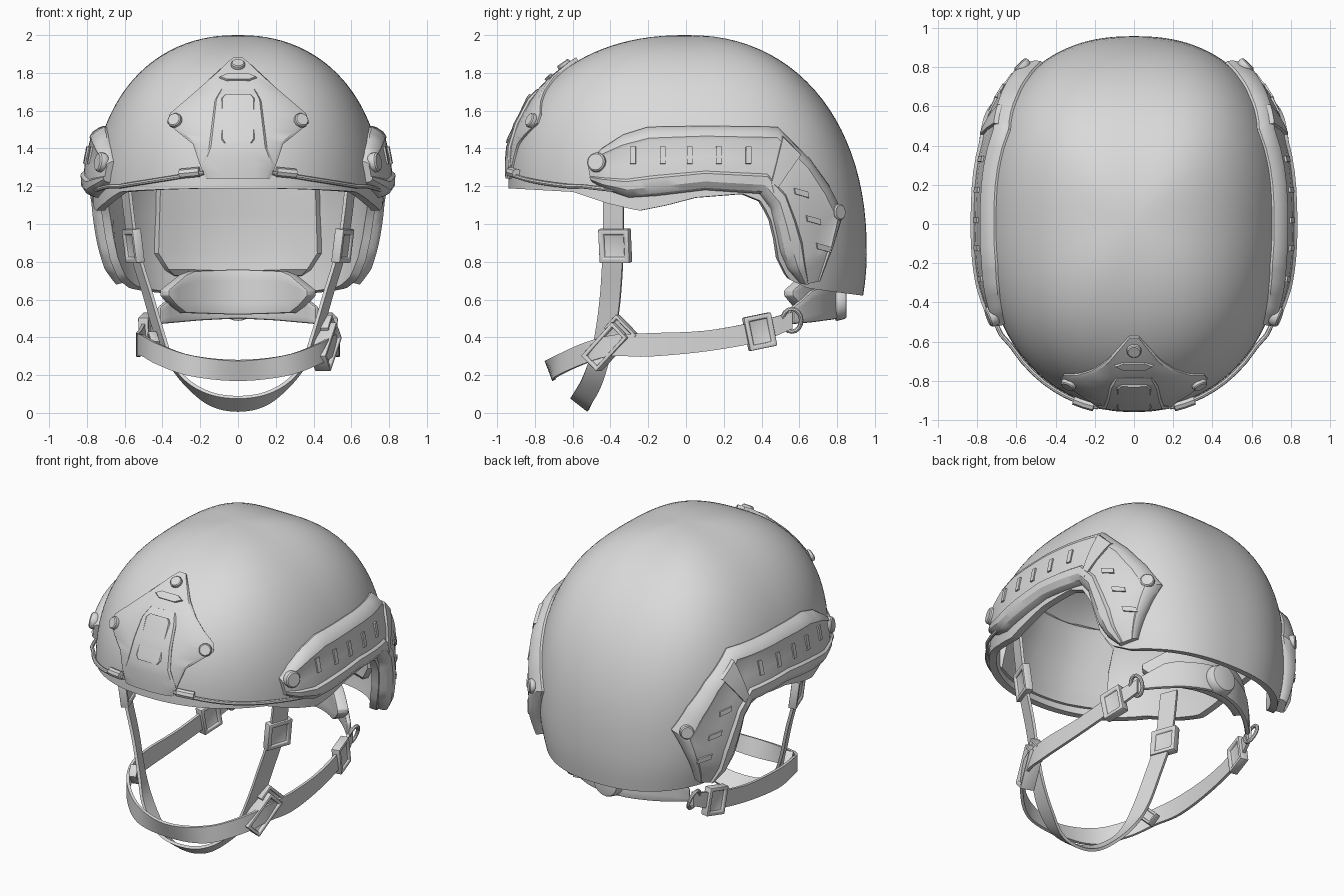
import bpy, bmesh, math
from mathutils import Vector, Euler

if "Cube" in bpy.data.objects:
    bpy.data.objects.remove(bpy.data.objects["Cube"])

grey = bpy.data.materials.new("matte_grey")
grey.diffuse_color = (0.7, 0.7, 0.7, 1)
grey.use_nodes = True
grey.node_tree.nodes["Principled BSDF"].inputs["Base Color"].default_value = grey.diffuse_color
PI = math.pi


def make(name, bm, mirror=False, thick=0, offset=0, bevel=0):
    me = bpy.data.meshes.new(name)
    bm.to_mesh(me)
    bm.free()
    ob = bpy.data.objects.new(name, me)
    bpy.context.collection.objects.link(ob)
    me.materials.append(grey)
    if thick:
        m = ob.modifiers.new("thickness", 'SOLIDIFY')
        m.thickness, m.offset = thick, offset
    if bevel:
        m = ob.modifiers.new("soft_edge", 'BEVEL')
        m.width, m.segments = bevel, 2
    if mirror:
        ob.modifiers.new("mirror", 'MIRROR')
    return ob


def lerp_table(table, v):
    for (a, p), (b, q) in zip(table, table[1:]):
        if v <= b:
            return p + (q - p) * max(0, (v - a) / (b - a))
    return table[-1][1]


# --- Dome shape: superelliptic plan, quarter-superellipse columns ---
def ring(th):
    c, s = math.cos(th), math.sin(th)
    n = 2.2 if s < 0 else 2.35
    x = math.copysign((0.77 + 0.015 * max(s, 0)) * abs(c) ** (2 / n), c)
    y = math.copysign((0.94 if s < 0 else 0.957) * abs(s) ** (2 / n), s)
    return x, y, 1.1 + (0.1 if s < 0 else -0.25) * s * s, 2.2 + 0.15 * math.sin(2 * th) ** 2


def dome(th, z):
    x, y, zc, n = ring(th)
    u = (z - zc) / (2 - zc)
    k = max(0, 1 - min(u, 1) ** n) ** (1 / n) if u > 0 else 1 - 0.5 * u * u
    return Vector((x * k, y * k, z))


SIDES = {"side": (-PI / 2, PI / 2, 1), "front": (-PI, 0, 0), "back": (PI, 0, 0)}


def surf(side, a, z, off=0):
    """Point on the dome at (a, z), pushed out along its normal."""
    def hit(a, z):
        lo, hi, axis = SIDES[side]
        for _ in range(40):
            mid = (lo + hi) / 2
            if dome(mid, z)[axis] < a:
                lo = mid
            else:
                hi = mid
        return dome(lo, z)
    p = hit(a, z)
    n = (hit(a + 0.004, z) - p).cross(hit(a, z + 0.004) - p).normalized()
    if n.dot(p - Vector((0, 0, 1))) < 0:
        n = -n
    return p + n * off, n


# --- Shell with ear cut-outs ---
RIM = [(-0.96, 1.19), (-0.6, 1.17), (-0.42, 1.11), (-0.25, 1.07), (-0.1, 1.1),
       (0.05, 1.14), (0.3, 1.16), (0.4, 1.12), (0.46, 1.0), (0.5, 0.82),
       (0.57, 0.71), (0.68, 0.66), (0.96, 0.62)]
bm = bmesh.new()
COLS, ROWS = 192, 28
cols = []
for i in range(COLS):
    th = 2 * PI * i / COLS
    x, y, zc, n = ring(th)
    u = (lerp_table(RIM, y) - zc) / (2 - zc)
    p0 = u if u < 0 else math.asin(u ** (n / 2))
    col = []
    for j in range(ROWS + 1):
        p = p0 + (PI / 2 - p0) * j / ROWS
        h = p if p < 0 else min(1, math.sin(p)) ** (2 / n)
        col.append(bm.verts.new(dome(th, zc + (2 - zc) * h)))
    cols.append(col)
for i in range(COLS):
    a, b = cols[i], cols[(i + 1) % COLS]
    for j in range(ROWS):
        bm.faces.new((a[j], b[j], b[j + 1], a[j + 1]))
bmesh.ops.remove_doubles(bm, verts=bm.verts, dist=0.0005)
make("helmet_shell", bm, thick=0.045, offset=-1)


# --- Raised plates that follow the dome ---
def patch(name, side, rows, prof, steps=1, mirror=False):
    """rows: (a1, z1, a2, z2, height scale); prof: (fraction across, offset)."""
    st = []
    for r, q in zip(rows, rows[1:]):
        st += [[r[k] + (q[k] - r[k]) * t / steps for k in range(5)] for t in range(steps)]
    st.append(rows[-1])
    bm = bmesh.new()
    loops = []
    for a1, z1, a2, z2, s in st:
        loops.append([bm.verts.new(surf(side, a1 + (a2 - a1) * f, z1 + (z2 - z1) * f, o * s)[0])
                      for f, o in prof])
    n = len(prof)
    for a, b in zip(loops, loops[1:]):
        for k in range(n):
            bm.faces.new((a[k], a[(k + 1) % n], b[(k + 1) % n], b[k]))
    bm.faces.new(loops[0])
    bm.faces.new(loops[-1])
    bmesh.ops.recalc_face_normals(bm, faces=bm.faces)
    return make(name, bm, mirror)


def widths(table):
    return [(-w, z, w, z, s) for z, w, s in table]


def flat(o, base=-0.02, edge=0.04):
    return [(0, base), (0, base + (o - base) * 0.8), (edge, o)] + [(k / 8, o) for k in range(2, 7)] + \
           [(1 - edge, o), (1, base + (o - base) * 0.8), (1, base)] + [(k / 8, base) for k in range(7, 0, -1)]


RAIL = [(-0.51, 1.33, -0.49, 1.22, 0.6), (-0.44, 1.40, -0.42, 1.18, 0.9), (-0.33, 1.47, -0.3, 1.14, 1),
        (-0.2, 1.51, -0.15, 1.15, 1), (0.1, 1.515, 0.1, 1.18, 1), (0.48, 1.51, 0.39, 1.16, 1),
        (0.65, 1.34, 0.45, 1.08, 1.1), (0.75, 1.2, 0.48, 0.95, 1.1), (0.82, 1.06, 0.5, 0.85, 1.1),
        (0.77, 0.9, 0.54, 0.76, 1.1), (0.7, 0.71, 0.6, 0.69, 0.8)]
patch("side_rail", "side", RAIL,
      [(0, -0.02), (0, 0.012), (0.04, 0.03), (0.13, 0.055), (0.2, 0.062), (0.24, 0.055), (0.5, 0.058),
       (0.72, 0.055), (0.76, 0.07), (0.88, 0.065), (0.97, 0.04), (1, 0.012), (1, -0.02), (0.7, -0.02),
       (0.3, -0.02)], 4, True)
patch("rail_joint", "side", [(0.49, 1.45, 0.43, 1.2, 1), (0.58, 1.36, 0.44, 1.15, 1)], flat(0.072), 3, True)

# Rail slots
SLOT = [(0, 0.04), (0, 0.066), (1, 0.066), (1, 0.04)]
for y in (-0.27, -0.12, 0.02, 0.17, 0.32):
    patch("rail_slot", "side", [(y - 0.014, 1.395, y - 0.014, 1.31, 1), (y + 0.014, 1.395, y + 0.014, 1.31, 1)],
          SLOT, 1, True)
for y, z in ((0.58, 1.16), (0.64, 1.02), (0.69, 0.88)):
    patch("rail_slot", "side", [(y - 0.035, z + 0.025, y - 0.03, z - 0.005, 1.1),
                                (y + 0.03, z + 0.005, y + 0.035, z - 0.025, 1.1)], SLOT, 1, True)

# Front mount plate, raised block and window frame
patch("front_mount", "front", widths([(1.865, 0.025, 1), (1.84, 0.06, 1), (1.7, 0.215, 1), (1.58, 0.355, 1),
                                      (1.53, 0.37, 1), (1.48, 0.31, 1), (1.42, 0.235, 1), (1.3, 0.195, 0.8),
                                      (1.24, 0.17, 0.6)]), flat(0.02), 2)
patch("mount_block", "front", widths([(1.7, 0.09, 0.7), (1.64, 0.12, 1), (1.4, 0.15, 1), (1.31, 0.19, 0.7),
                                      (1.24, 0.16, 0.5)]), flat(0.034), 2)
patch("mount_window", "front", widths([(1.665, 0.065, 1), (1.645, 0.085, 1), (1.44, 0.085, 1), (1.42, 0.07, 1)]),
      flat(0.04, 0.01))
patch("mount_ridge", "front", widths([(1.775, 0.06, 1), (1.76, 0.1, 1), (1.745, 0.06, 1)]), flat(0.03))
# Inner pads with broad bevelled edges
patch("rear_pad", "back", widths([(1.4, 0.36, 0.7), (1.3, 0.45, 1), (0.84, 0.47, 1), (0.75, 0.41, 1),
                                  (0.72, 0.36, 0.7)]), flat(-0.09, -0.04, 0.12), 2)
patch("brow_pad", "front", widths([(1.72, 0.3, 0.7), (1.62, 0.42, 1), (1.33, 0.45, 1), (1.23, 0.42, 0.7)]),
      flat(-0.09, -0.04, 0.1), 2)


# --- Screws and knobs ---
def stud(name, side, a, z, off, r, mirror):
    p, n = surf(side, a, z, off)
    bm = bmesh.new()
    bmesh.ops.create_uvsphere(bm, u_segments=20, v_segments=10, radius=r)
    q = n.to_track_quat('Z', 'Y')
    for v in bm.verts:
        v.co.z = max(-0.5, min(0.45, v.co.z / r)) * r
        v.co = q @ v.co + p
    make(name, bm, mirror)


stud("top_screw", "front", 0, 1.825, 0.02, 0.038, False)
stud("mount_screw", "front", 0.325, 1.54, 0.02, 0.04, True)
stud("rail_front_knob", "side", -0.455, 1.32, 0.045, 0.053, True)
stud("rail_rear_knob", "side", 0.765, 1.06, 0.055, 0.045, True)


# --- Bungee cord along the brow ---
def tube(name, pts, r, mirror=True, cyclic=False):
    cu = bpy.data.curves.new(name, 'CURVE')
    cu.dimensions, cu.bevel_depth, cu.bevel_resolution = '3D', r, 2
    cu.use_fill_caps = True
    sp = cu.splines.new('POLY')
    sp.points.add(len(pts) - 1)
    for p, q in zip(sp.points, pts):
        p.co = (*q, 1)
    sp.use_cyclic_u = cyclic
    ob = bpy.data.objects.new(name, cu)
    cu.materials.append(grey)
    bpy.context.collection.objects.link(ob)
    if mirror:
        ob.modifiers.new("mirror", 'MIRROR')


tube("bungee_cord", [surf("front", 0.18 + 0.054 * i, 1.27 - 0.07 * min(1, i / 8), 0.014)[0] for i in range(9)] +
     [surf("side", -0.55 + 0.07 * i, 1.2 - 0.008 * i, 0.03)[0] for i in range(5)], 0.012)
tube("cord_clamp", [surf("front", x, 1.275 - (x - 0.2) * 0.1, 0.015)[0] for x in (0.2, 0.25, 0.3)], 0.026)


# --- Webbing straps ---
def strap(name, pts, thick=0.018):
    """pts: (position, half-width vector), smoothed and mirrored across x = 0."""
    pts = [(Vector(p), Vector(w)) for p, w in pts]
    flip = Vector((-1, 1, 1))
    ext = [pts[0]] + pts + [tuple(v * flip for v in pts[-2])]
    bm = bmesh.new()
    prev = None
    for i in range(len(pts) - 1):
        for t in [k / 6 for k in range(7 if i == len(pts) - 2 else 6)]:
            c, w = [(b * 2 + (d - a) * t + (a * 2 - b * 5 + d * 4 - e) * t ** 2 + (b * 3 - a - d * 3 + e) * t ** 3) / 2
                    for a, b, d, e in [[ext[i + k][m] for k in range(4)] for m in (0, 1)]]
            cur = (bm.verts.new(c - w), bm.verts.new(c + w))
            if prev:
                bm.faces.new((prev[0], prev[1], cur[1], cur[0]))
            prev = cur
    make(name, bm, True, thick)


Y, Z = (0.02, 0.053, 0), (0, 0, 0.055)
strap("front_strap", [((0.6, -0.385, 1.25), Y), ((0.555, -0.385, 0.9), Y), ((0.475, -0.4, 0.62), Y),
                      ((0.41, -0.43, 0.4), Y), ((0.35, -0.465, 0.26), (0.01, 0.055, 0)),
                      ((0.26, -0.505, 0.15), (0, 0.053, -0.015)),
                      ((0.14, -0.55, 0.072), (0, 0.047, -0.03)), ((0, -0.562, 0.048), (0, 0.045, -0.035))])
strap("rear_and_chin_strap", [((0.44, 0.56, 0.49), (0, 0, 0.045)), ((0.49, 0.38, 0.43), Z), ((0.52, 0.1, 0.38), Z),
                              ((0.53, -0.2, 0.36), (0, 0, 0.062)), ((0.5, -0.4, 0.355), Z),
                              ((0.42, -0.55, 0.31), Z), ((0.25, -0.68, 0.25), Z),
                              ((0, -0.72, 0.225), (0, -0.02, 0.053))])


# --- Buckles: blocks with recessed faces ---
def buckle(name, loc, size, rot, mirror=True):
    bm = bmesh.new()
    bmesh.ops.create_cube(bm, size=1)
    for v in bm.verts:
        v.co = Vector(a * b for a, b in zip(v.co, size))
    faces = [f for f in bm.faces if abs(f.normal.x) > 0.9]
    bmesh.ops.inset_individual(bm, faces=faces, thickness=min(size[1:]) * 0.22, depth=0)
    bmesh.ops.inset_individual(bm, faces=faces, thickness=0.004, depth=-size[0] * 0.25)
    q = Euler(rot).to_quaternion()
    for v in bm.verts:
        v.co = q @ v.co + Vector(loc)
    make(name, bm, mirror, bevel=0.006)


buckle("strap_slider", (0.555, -0.375, 0.885), (0.05, 0.17, 0.18), (0, 0.13, -0.35))
buckle("rear_buckle", (0.485, 0.39, 0.43), (0.055, 0.15, 0.18), (0.2, 0, 0.2))
buckle("chin_buckle", (0.465, -0.42, 0.35), (0.09, 0.25, 0.12), (0.8, 0, -0.35), False)
buckle("chin_buckle_clip", (0.48, -0.34, 0.43), (0.06, 0.1, 0.16), (0.8, 0, -0.35), False)
buckle("chin_slider", (-0.46, -0.42, 0.36), (0.05, 0.08, 0.13), (0.8, 0, 0.35), False)
tube("strap_ring", [(0.45 + 0.02 * s, 0.56 + 0.05 * c, 0.49 + 0.06 * s)
                    for c, s in [(math.cos(k * PI / 8), math.sin(k * PI / 8)) for k in range(16)]], 0.012, True, True)


# --- Nape support ---
def nape(name, top, bottom, y0, thick, half):
    bm = bmesh.new()
    loops = []
    for i in range(17):
        x = half * (i / 8 - 1)
        zt, zb = lerp_table(top, abs(x)), lerp_table(bottom, abs(x))
        loops.append([bm.verts.new((x, y0 - 1.3 * x * x, zb + (zt - zb) * k / 4)) for k in range(5)])
    for a, b in zip(loops, loops[1:]):
        for k in range(4):
            bm.faces.new((a[k], b[k], b[k + 1], a[k + 1]))
    make(name, bm, thick=thick, bevel=0.012)


nape("nape_pad", [(0, 0.76), (0.27, 0.75), (0.39, 0.65)], [(0, 0.52), (0.31, 0.53), (0.39, 0.62)], 0.74, 0.07, 0.39)
nape("nape_band", [(0, 0.68), (0.3, 0.66), (0.42, 0.56)], [(0, 0.5), (0.2, 0.49), (0.42, 0.47)], 0.79, 0.03, 0.42)
bm = bmesh.new()
bmesh.ops.create_cone(bm, cap_ends=True, segments=28, radius1=0.1, radius2=0.085, depth=0.06)
for v in bm.verts:
    v.co = Vector((v.co.x, 0.82 + v.co.z, 0.585 + v.co.y))
bmesh.ops.recalc_face_normals(bm, faces=bm.faces)
make("nape_dial", bm, bevel=0.01)

# --- Bake modifiers and shade ---
bpy.ops.object.select_all(action='SELECT')
bpy.context.view_layer.objects.active = bpy.context.selected_objects[0]
bpy.ops.object.convert(target='MESH')
bpy.ops.object.shade_smooth_by_angle(angle=math.radians(32))
